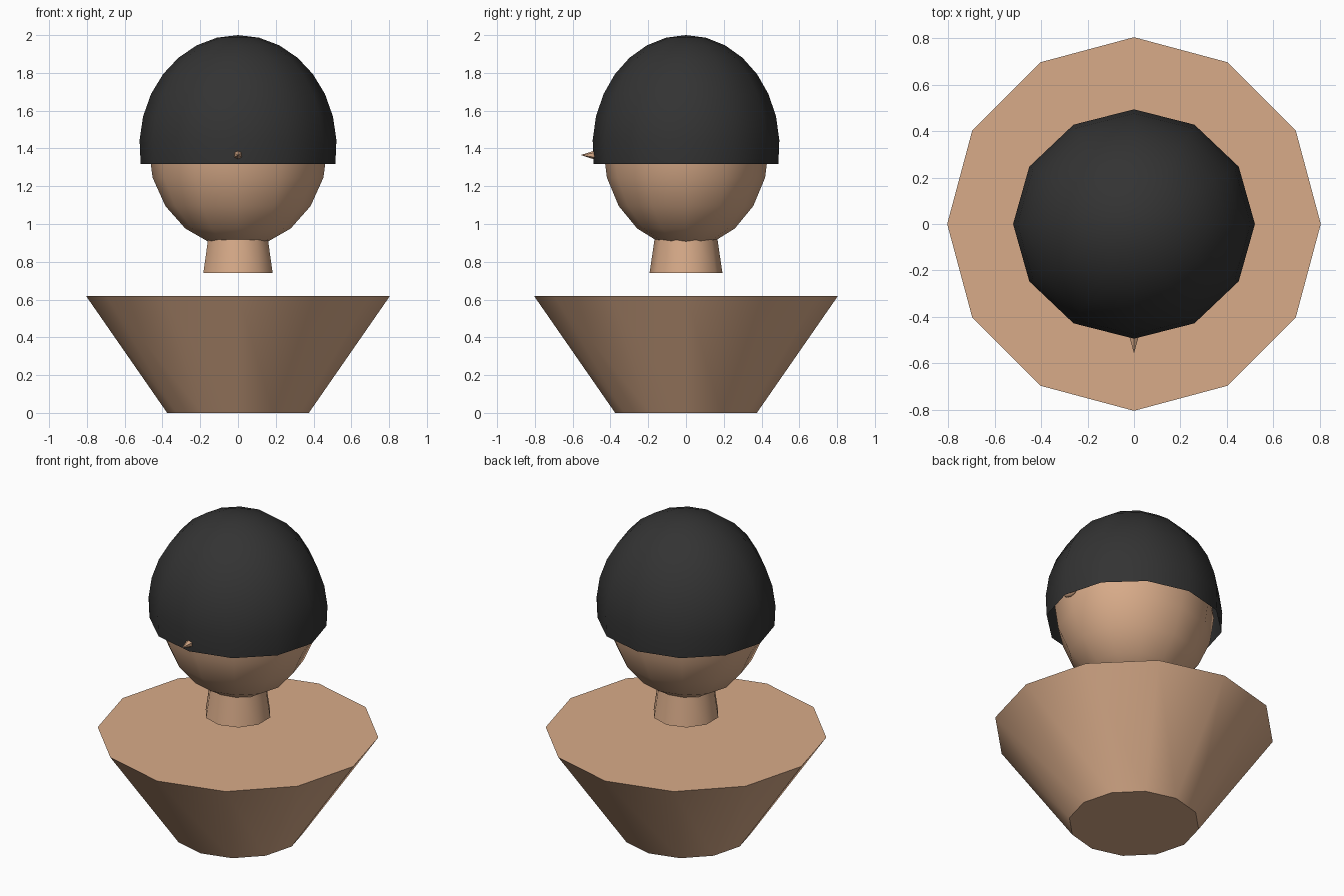
import bpy, bmesh, math
from mathutils import Matrix

if "Cube" in bpy.data.objects:
    bpy.data.objects.remove(bpy.data.objects["Cube"])


def srgb(*rgb):
    lin = [((c / 255 + 0.055) / 1.055) ** 2.4 for c in rgb]
    return (*lin, 1.0)


def material(name, colour):
    m = bpy.data.materials.new(name)
    m.diffuse_color = colour
    m.use_nodes = True
    m.node_tree.nodes["Principled BSDF"].inputs["Base Color"].default_value = m.diffuse_color
    return m


skin = material("tan skin", srgb(216, 171, 137))
black = material("charcoal black", srgb(51, 51, 51))


def finish(name, bm, mat, angle=40):
    mesh = bpy.data.meshes.new(name)
    bm.to_mesh(mesh)
    bm.free()
    obj = bpy.data.objects.new(name, mesh)
    bpy.context.collection.objects.link(obj)
    mesh.materials.append(mat)
    bpy.ops.object.select_all(action='DESELECT')
    bpy.context.view_layer.objects.active = obj
    obj.select_set(True)
    bpy.ops.object.shade_smooth_by_angle(angle=math.radians(angle))
    return obj


def cone(name, sides, r1, r2, depth, matrix, mat, angle=40):
    bm = bmesh.new()
    bmesh.ops.create_cone(bm, cap_ends=True, segments=sides, radius1=r1,
                          radius2=r2, depth=depth, matrix=matrix)
    return finish(name, bm, mat, angle)


def ellipsoid(name, centre, radii, sides, rings, mat, sweep=math.pi):
    """Ellipsoid swept from its top pole; a sweep below pi leaves it open."""
    bm = bmesh.new()
    prev = [bm.verts.new((centre[0], centre[1], centre[2] + radii[2]))]
    for i in range(1, rings + 1):
        t = sweep * i / rings
        if t > math.pi - 1e-4:
            ring = [bm.verts.new((centre[0], centre[1], centre[2] - radii[2]))]
        else:
            ring = [bm.verts.new((
                centre[0] + radii[0] * math.sin(t) * math.cos(a),
                centre[1] + radii[1] * math.sin(t) * math.sin(a),
                centre[2] + radii[2] * math.cos(t)))
                for a in (math.tau * k / sides for k in range(sides))]
        for k in range(sides):
            n = (k + 1) % sides
            if len(prev) == 1:
                bm.faces.new((prev[0], ring[k], ring[n]))
            elif len(ring) == 1:
                bm.faces.new((prev[k], ring[0], prev[n]))
            else:
                bm.faces.new((prev[k], ring[k], ring[n], prev[n]))
        prev = ring
    return finish(name, bm, mat, 60)


# Tapered torso and the neck floating above it
cone("torso", 12, 0.375, 0.805, 0.62, Matrix.Translation((0, 0, 0.31)), skin)
cone("neck", 10, 0.193, 0.165, 0.19, Matrix.Translation((0, 0, 0.835)), skin)

# Head with an open, close-fitting cap around it
C = 1.41
ellipsoid("head", (0, 0, C), (0.475, 0.44, 0.536), 12, 10, skin)
ellipsoid("hair_cap", (0, 0, C), (0.522, 0.495, 0.59), 12, 8, black,
          sweep=math.radians(99))

# Small ears tucked under the cap
for side, name in ((-1, "left_ear"), (1, "right_ear")):
    ellipsoid(name, (0.475 * side, 0, 1.42), (0.03, 0.08, 0.1), 8, 6, skin)

# Pointed nose poking out through the cap
nose = Matrix.Translation((0, -0.49, 1.365)) @ Matrix.Rotation(math.pi / 2, 4, 'X')
cone("nose", 6, 0.043, 0.0, 0.135, nose, skin, 20)
